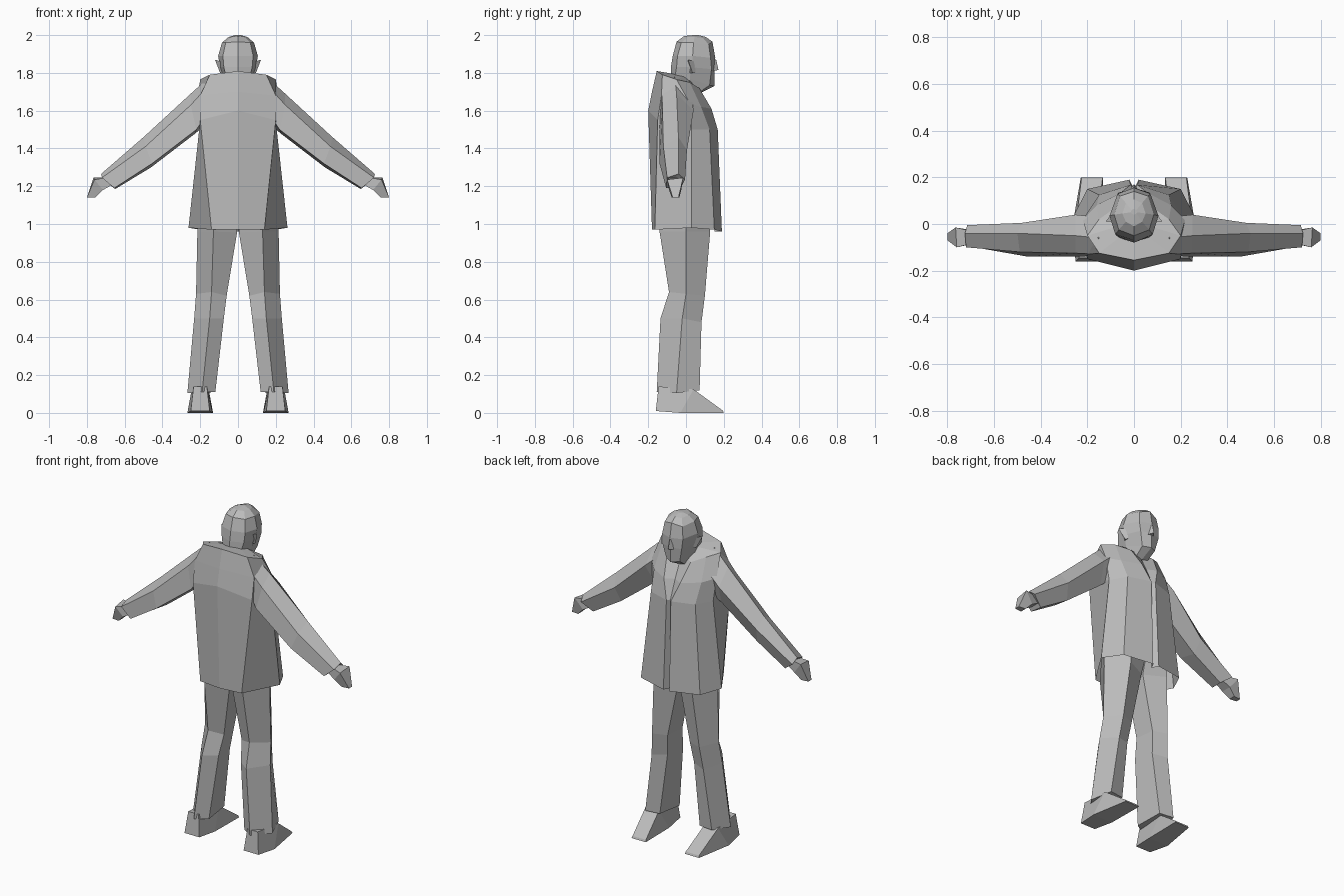
import bpy, bmesh

grey = bpy.data.materials.new("plain_grey")
grey.diffuse_color = (0.5, 0.5, 0.5, 1)


def finish(name, bm, recalc=True):
    if recalc:
        bmesh.ops.recalc_face_normals(bm, faces=bm.faces)
    me = bpy.data.meshes.new(name)
    bm.to_mesh(me)
    bm.free()
    me.materials.append(grey)
    ob = bpy.data.objects.new(name, me)
    bpy.context.collection.objects.link(ob)
    return ob


def loft(name, rings, cap_start=True, cap_end=True, side=1):
    """Skin a list of closed rings; side=-1 mirrors across x."""
    bm = bmesh.new()
    rows = [[bm.verts.new((x * side, y, z)) for x, y, z in r] for r in rings]
    n = len(rows[0])
    for a, b in zip(rows, rows[1:]):
        for i in range(n):
            j = (i + 1) % n
            bm.faces.new((a[i], a[j], b[j], b[i]))
    if cap_start:
        bm.faces.new(rows[0])
    if cap_end:
        bm.faces.new(rows[-1])
    bmesh.ops.triangulate(bm, faces=[f for f in bm.faces if len(f.verts) > 4])
    return finish(name, bm)


def full(half):
    """Complete a half ring running from back centre to front centre."""
    return half + [(-x, y, z) for x, y, z in reversed(half[1:-1])]


# Jacket: half rings from hem to collar, with a folded front opening
loft("jacket", [full(h) for h in (
    [(0, -.18, .97), (.14, -.165, .97), (.262, .03, .98), (.2, .15, .97), (.02, .19, .96), (0, .15, .96)],
    [(0, -.2, 1.6), (.2, -.15, 1.55), (.205, .03, 1.5), (.15, .125, 1.5), (.015, .168, 1.5), (0, .15, 1.5)],
    [(0, -.18, 1.7), (.2, -.13, 1.68), (.22, .02, 1.64), (.16, .08, 1.62), (.055, .135, 1.61), (0, .105, 1.61)],
    [(0, -.155, 1.81), (.15, -.125, 1.79), (.2, -.05, 1.765), (.15, .02, 1.75), (.08, .07, 1.72), (0, .06, 1.70)],
    [(0, -.05, 1.79), (.04, -.04, 1.79), (.07, -.01, 1.78), (.06, .02, 1.76), (.04, .05, 1.73), (0, .055, 1.72)],
)], cap_start=False)

# Head: half rings from neck to crown
loft("head", [full(h) for h in (
    [(0, -.05, 1.70), (.05, -.03, 1.70), (.06, .02, 1.69), (.04, .06, 1.69), (0, .07, 1.69)],
    [(0, -.08, 1.77), (.06, -.06, 1.77), (.075, .02, 1.77), (.045, .125, 1.735), (0, .15, 1.73)],
    [(0, -.08, 1.83), (.075, -.05, 1.83), (.095, .03, 1.83), (.065, .135, 1.82), (0, .15, 1.82)],
    [(0, -.07, 1.89), (.08, -.045, 1.89), (.105, .035, 1.89), (.07, .13, 1.88), (0, .155, 1.88)],
    [(0, -.05, 1.965), (.065, -.025, 1.96), (.085, .04, 1.96), (.06, .12, 1.95), (0, .14, 1.965)],
    [(0, -.01, 1.995), (.035, .01, 1.99), (.05, .045, 1.99), (.035, .09, 1.985), (0, .105, 1.99)],
    [(0, .04, 2), (.01, .045, 2), (.015, .05, 2), (.01, .06, 2), (0, .065, 2)],
)])

# Nose wedge
loft("nose", [
    [(-.012, .14, 1.87), (.012, .14, 1.87), (0, .16, 1.87)],
    [(-.022, .14, 1.81), (.022, .14, 1.81), (0, .172, 1.815)],
])

for side, word in ((1, "right"), (-1, "left")):
    # Ear
    loft(word + "_ear", [
        [(.085, .02, 1.80), (.085, .05, 1.80), (.095, .035, 1.80)],
        [(.09, .01, 1.86), (.09, .05, 1.86), (.122, .01, 1.87)],
    ], side=side)

    # Sleeve from shoulder over elbow to cuff
    loft(word + "_sleeve", [
        [(.15, -.06, 1.78), (.15, -.13, 1.74), (.18, -.13, 1.56), (.18, .0, 1.52), (.16, .03, 1.68)],
        [(.25, -.05, 1.69), (.25, -.125, 1.63), (.22, -.14, 1.50), (.225, -.02, 1.48), (.25, .04, 1.60)],
        [(.50, -.04, 1.46), (.49, -.12, 1.41), (.455, -.14, 1.32), (.46, -.03, 1.30), (.48, .005, 1.39)],
        [(.725, -.04, 1.265), (.72, -.10, 1.245), (.655, -.105, 1.19), (.65, -.03, 1.185), (.715, -.005, 1.235)],
    ], side=side)

    # Hand: wrist, knuckles, fingertips
    loft(word + "_hand", [
        [(.70, -.03, 1.245), (.70, -.085, 1.245), (.67, -.085, 1.205), (.67, -.03, 1.205)],
        [(.765, -.015, 1.245), (.76, -.10, 1.235), (.715, -.09, 1.18), (.715, -.025, 1.18)],
        [(.80, -.04, 1.14), (.80, -.07, 1.14), (.755, -.075, 1.14), (.755, -.035, 1.14)],
    ], side=side)

    # Trouser leg: hip, thigh, knee, shin, hem
    loft(word + "_leg", [
        [(.0, -.10, 1.08), (.12, -.14, 1.08), (.22, .0, 1.08), (.13, .13, 1.08), (.0, .11, 1.08)],
        [(.005, -.07, .955), (.13, -.14, .96), (.215, .0, .96), (.13, .128, .96), (.005, .07, .955)],
        [(.06, -.05, .62), (.14, -.09, .64), (.222, .0, .63), (.16, .10, .62), (.075, .07, .62)],
        [(.075, -.08, .50), (.15, -.135, .50), (.232, -.02, .50), (.175, .082, .48), (.09, .05, .49)],
        [(.12, -.11, .11), (.19, -.155, .11), (.268, -.05, .105), (.225, .072, .12), (.135, .06, .12)],
    ], side=side)

    # Shoe: sloping wedge from heel to flat toe
    loft(word + "_shoe", [
        [(.15, -.16, .01), (.25, -.16, .01), (.235, -.145, .14), (.165, -.145, .14)],
        [(.135, -.03, .0), (.268, -.03, .0), (.245, .04, .125), (.155, .04, .125)],
        [(.132, .2, .0), (.228, .2, .0), (.225, .195, .012), (.135, .195, .012)],
    ], side=side)
